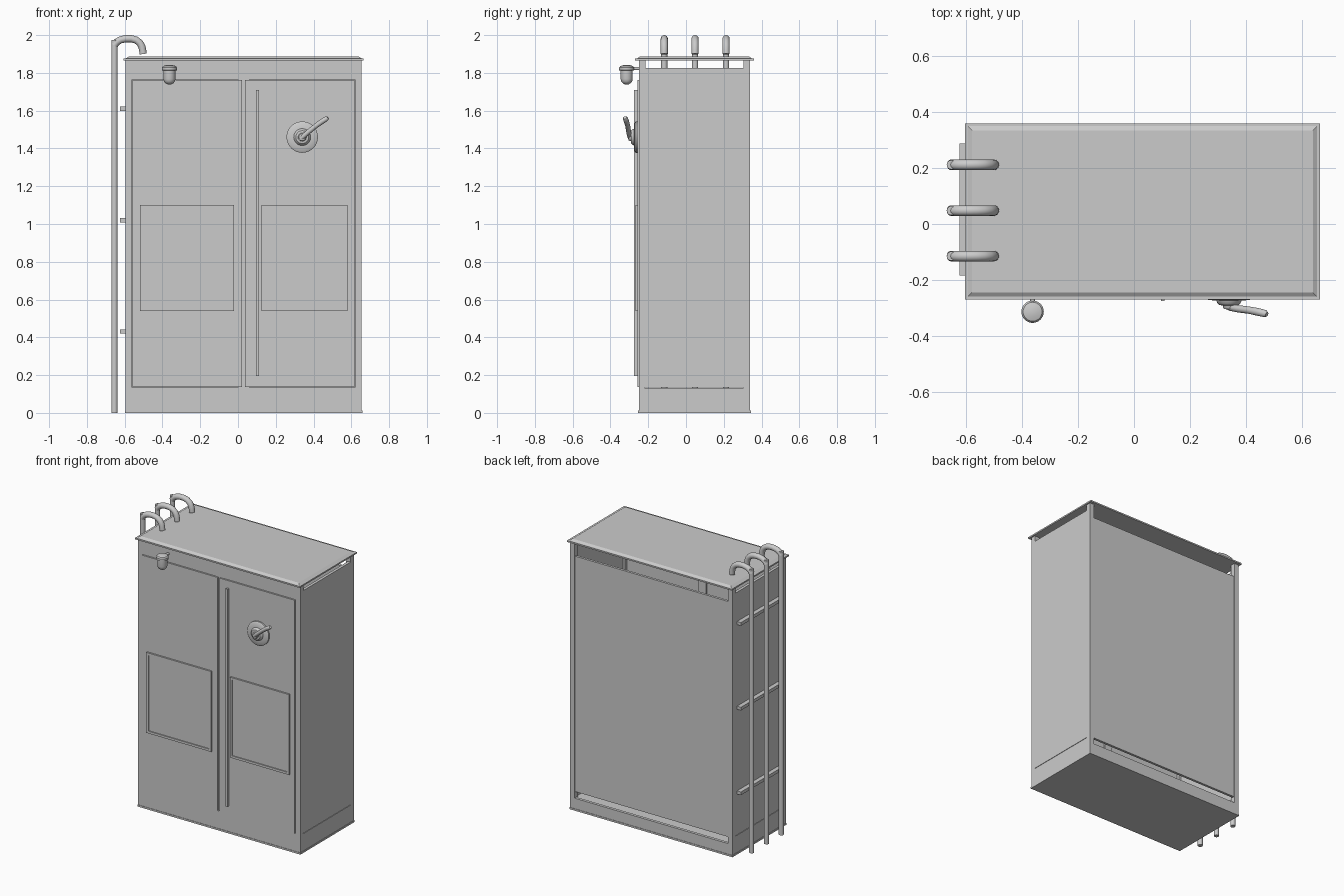
import bpy, bmesh, math
from mathutils import Matrix, Vector

if "Cube" in bpy.data.objects:
    bpy.data.objects.remove(bpy.data.objects["Cube"])


def finish(bm, name, smooth=False):
    bmesh.ops.recalc_face_normals(bm, faces=bm.faces)
    me = bpy.data.meshes.new(name)
    bm.to_mesh(me)
    bm.free()
    ob = bpy.data.objects.new(name, me)
    bpy.context.collection.objects.link(ob)
    if smooth:
        bpy.ops.object.select_all(action='DESELECT')
        bpy.context.view_layer.objects.active = ob
        ob.select_set(True)
        bpy.ops.object.shade_smooth_by_angle(angle=math.radians(35))
    return ob


def add_box(bm, x0, x1, y0, y1, z0, z1):
    m = Matrix.Translation(((x0 + x1) / 2, (y0 + y1) / 2, (z0 + z1) / 2))
    m = m @ Matrix.Diagonal((x1 - x0, y1 - y0, z1 - z0, 1))
    return bmesh.ops.create_cube(bm, size=1, matrix=m)['verts']


def box(name, *dims):
    bm = bmesh.new()
    add_box(bm, *dims)
    return finish(bm, name)


def lathe(name, profile, loc, rot=Matrix(), steps=32):
    """Spin an (r, z) profile, starting and ending on the axis, about local z."""
    bm = bmesh.new()
    vs = [bm.verts.new((r, 0, z)) for r, z in profile]
    es = [bm.edges.new(p) for p in zip(vs, vs[1:])]
    bmesh.ops.spin(bm, geom=vs + es, axis=(0, 0, 1), cent=(0, 0, 0),
                   angle=math.tau, steps=steps)
    bmesh.ops.remove_doubles(bm, verts=bm.verts, dist=1e-5)
    bmesh.ops.transform(bm, matrix=Matrix.Translation(loc) @ rot, verts=bm.verts)
    return finish(bm, name, True)


def tube(name, points, radii, side, n=16):
    """Sweep a circle along points; side is a vector never parallel to the path."""
    bm = bmesh.new()
    pts = [Vector(p) for p in points]
    rings = []
    for i, p in enumerate(pts):
        t = (pts[min(i + 1, len(pts) - 1)] - pts[max(i - 1, 0)]).normalized()
        u = t.cross(Vector(side)).normalized()
        v = t.cross(u)
        rings.append([bm.verts.new(p + radii[i] * (u * math.cos(a) + v * math.sin(a)))
                      for a in (math.tau * k / n for k in range(n))])
    for a, b in zip(rings, rings[1:]):
        for k in range(n):
            bm.faces.new((a[k], a[(k + 1) % n], b[(k + 1) % n], b[k]))
    bm.faces.new(rings[0])
    bm.faces.new(rings[-1])
    return finish(bm, name, True)


X0, X1, Y0, Y1 = -0.595, 0.655, -0.25, 0.34
P = 0.035  # post width

# Plinth: a floor tray with front, side and lower back walls
box("floor_plate", X0 - 0.003, X1 + 0.003, Y0 - 0.003, Y1 + 0.003, 0, 0.012)
box("plinth_front", X0, X1, Y0, Y0 + 0.03, 0.012, 0.135)
box("plinth_back", X0, X1, Y1 - 0.02, Y1, 0.012, 0.085)
for side, xa, xb in (("left", X0, X0 + 0.02), ("right", X1 - 0.02, X1)):
    box("plinth_" + side, xa, xb, Y0 + 0.03, Y1 - 0.02, 0.012, 0.132)
    box("side_panel_" + side, xa, xb, Y0 + P, Y1 - P, 0.135, 1.825)
box("inner_floor", X0 + 0.02, X1 - 0.02, Y0 + 0.03, Y1 - 0.02, 0.07, 0.08)

# Corner posts
for side, xa, xb in (("left", X0, X0 + P), ("right", X1 - P, X1)):
    for end, ya, yb in (("front", Y0, Y0 + P), ("back", Y1 - P, Y1)):
        box(f"corner_post_{end}_{side}", xa, xb, ya, yb,
            0.135 if end == "front" else 0.085, 1.866)

# Back panel with vent slots above and below, front fascia
box("back_panel", X0 + P, X1 - P, Y1 - 0.02, Y1 - 0.003, 0.13, 1.77)
box("front_fascia", X0 + P, X1 - P, Y0, Y0 + 0.03, 1.765, 1.866)
box("door_stile", 0.0, 0.06, Y0 + 0.003, Y0 + 0.03, 0.135, 1.765)

# Roof: thin overhanging sheet with a raised, sloped centre
bm = bmesh.new()
add_box(bm, -0.605, 0.665, -0.27, 0.36, 1.866, 1.876)
for v in add_box(bm, -0.595, 0.655, -0.26, 0.35, 1.876, 1.886):
    if v.co.z > 1.88:
        v.co.x += 0.015 if v.co.x < 0 else -0.015
        v.co.y += 0.015 if v.co.y < 0 else -0.015
finish(bm, "roof")

# Doors with raised rectangular frames
doors = (("left", -0.558, 0.022, -0.52, -0.02), ("right", 0.036, 0.616, 0.125, 0.58))
for side, xa, xb, pa, pb in doors:
    box("door_" + side, xa, xb, -0.256, -0.232, 0.138, 1.762)
    bm = bmesh.new()
    w = 0.016
    for ya, yb, za, zb in ((pa, pa + w, 0.54, 1.10), (pb - w, pb, 0.54, 1.10),
                           (pa + w, pb - w, 0.54, 0.54 + w),
                           (pa + w, pb - w, 1.10 - w, 1.10)):
        add_box(bm, ya, yb, -0.268, -0.256, za, zb)
    finish(bm, "door_frame_" + side)
    box("door_inset_" + side, pa + w, pb - w, -0.261, -0.256, 0.54 + w, 1.10 - w)
box("door_bar", 0.096, 0.110, -0.275, -0.256, 0.195, 1.71)

# Round handle plate, hub and curved lever
to_front = Matrix.Rotation(math.pi / 2, 4, 'X')
lathe("handle_plate", [(0, 0), (0.083, 0), (0.083, 0.010), (0.074, 0.016),
                       (0.045, 0.018), (0.042, 0.026), (0.034, 0.034),
                       (0.022, 0.036), (0.018, 0.048), (0, 0.050)],
      (0.34, -0.256, 1.46), to_front, 40)
tube("handle_lever", [(0.325, -0.292, 1.446), (0.345, -0.298, 1.463),
                      (0.375, -0.304, 1.49), (0.41, -0.308, 1.518),
                      (0.445, -0.315, 1.543), (0.470, -0.321, 1.559),
                      (0.476, -0.323, 1.563)],
     [0.010, 0.013, 0.013, 0.013, 0.014, 0.013, 0.008], (0, 1, 0))

# Lamp on a short arm
lathe("lamp", [(0, 1.738), (0.012, 1.740), (0.022, 1.746), (0.029, 1.755),
               (0.032, 1.768), (0.032, 1.812), (0.040, 1.814), (0.040, 1.828),
               (0.034, 1.836), (0.018, 1.841), (0, 1.842)], (-0.363, -0.314, 0))
tube("lamp_arm", [(-0.363, -0.29, 1.823), (-0.363, -0.245, 1.823)],
     [0.009, 0.009], (0, 0, 1), 12)

# Cable pipes with hooked tops, and the rails that hold them
hook = [(-0.655, 1.945), (-0.643, 1.962), (-0.622, 1.975), (-0.595, 1.981),
        (-0.565, 1.981), (-0.540, 1.974), (-0.521, 1.960), (-0.510, 1.942),
        (-0.505, 1.922), (-0.502, 1.900)]
for i, y in enumerate((-0.115, 0.048, 0.212), 1):
    tube(f"pipe_{i}", [(-0.654, y, 0), (-0.654, y, 1.975)], [0.0165] * 2, (0, 1, 0))
    tube(f"pipe_hook_{i}", [(x, y, z) for x, z in hook], [0.019] * len(hook), (0, 1, 0))
for i, z in enumerate((0.43, 1.02, 1.61), 1):
    box(f"pipe_rail_{i}", -0.625, -0.590, -0.185, 0.288, z - 0.011, z + 0.011)
